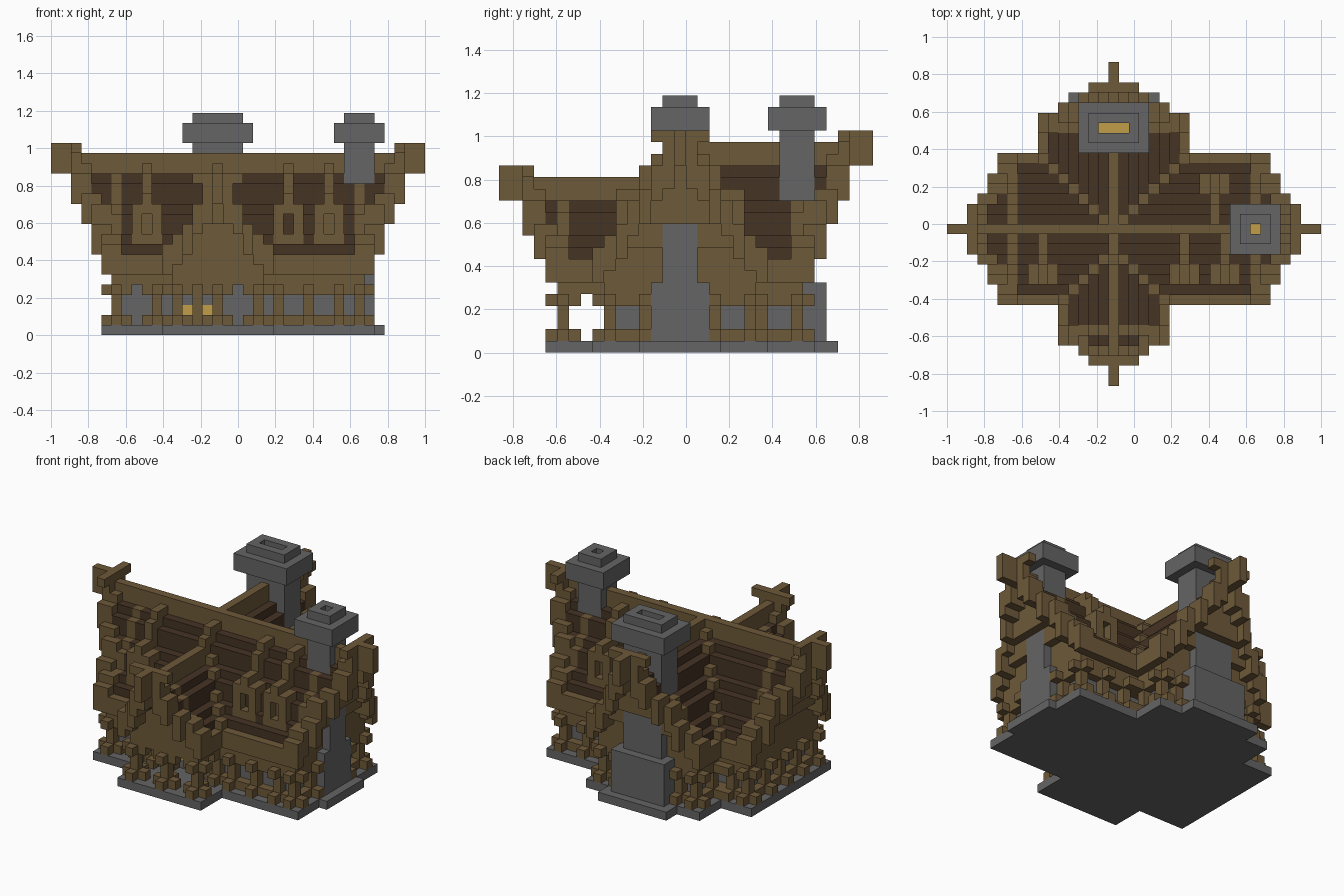
import bpy
import bmesh
from mathutils import Vector

cube = bpy.data.objects.get("Cube")
if cube:
    bpy.data.objects.remove(cube, do_unlink=True)

NX, NY = 37, 32          # block counts along x and y
V = 2 / NX               # block size
MID_X, MID_Y = 16, 15    # columns of the two crossing ridges
cells = {}               # block position -> part name


def fill(part, xs, ys, zs, keep=False):
    """Fill an inclusive box of blocks; keep leaves existing blocks alone."""
    for x in range(xs[0], xs[-1] + 1):
        for y in range(ys[0], ys[-1] + 1):
            for z in range(zs[0], zs[-1] + 1):
                if not (keep and (x, y, z) in cells):
                    cells[x, y, z] = part


def clear(xs, ys, zs):
    for key in [k for k in cells if xs[0] <= k[0] <= xs[-1]
                and ys[0] <= k[1] <= ys[-1] and zs[0] <= k[2] <= zs[-1]]:
        del cells[key]


def flare(d):
    """Distance of the gable edge from the ridge tip, d blocks off the ridge."""
    return 0 if d == 0 else 2 if d <= 2 else 3 if d == 3 else 4 if d <= 5 else 5


HIGH = (18, 16, 15, 13, 12, 10, 9, 8)   # roof height by distance from ridge
LOW = (15, 13, 12, 10, 9, 8)


def gable(heights, place, stop, wall):
    """Half of a pitched roof, from its flared end (0) to block stop."""
    half = len(heights) - 1
    for d in range(-half, half + 1):
        h, edge = heights[abs(d)], flare(abs(d))

        def put(part, a, zs, keep=False):
            for i in range(a[0], a[-1] + 1):
                x, y = place(i, d)
                fill(part, (x,), (y,), zs, keep)

        if abs(d) < half:
            put("upper_walls", (wall, stop), (5, 7), True)
            put("gable_walls", (wall,), (8, h - 1), True)
            put("roof_shingles", (wall + 1, stop), (8, h - 1), True)
            put("roof_shingles", (min(edge + 2, wall), wall), (h - 2, h - 1), True)
            # gable infill leans outward as it rises
            for z in range(9, h):
                put("gable_walls", (5 if z < 11 else 4, wall), (z,), True)
        else:
            put("eaves", (edge, stop), (6, 7))
        put("barge_boards", (edge, edge + 1), (h - 2, h))
        if d == 0:
            put("ridge_beams", (edge + 2, stop), (h - 2, h - 1))
            put("barge_boards", (0, 2), (h - 1, h))
        elif abs(d) <= 2:
            put("barge_boards", (2,), (heights[0],))
            if abs(d) == 1:
                put("barge_boards", (2,), (heights[0] - 1,))


# stone foundation in a cross shape
fill("foundation", (5, 31), (8, 22), (0,))
fill("foundation", (11, 21), (4, 8), (0,))
fill("foundation", (9, 23), (22, 26), (0,))
fill("foundation", (12, 20), (26, 28), (0,))
fill("foundation", (31, 32), (12, 18), (0,))

# ground floor walls
fill("stone_walls", (7, 29), (10, 20), (1, 4))
fill("stone_walls", (11, 21), (20, 24), (1, 4))
fill("door_post", (14,), (9,), (1, 4))

# crossing roofs: left, right, front and back
gable(HIGH, lambda a, d: (a, MID_Y + d), 18, 6)
gable(HIGH, lambda a, d: (NX - 1 - a, MID_Y + d), 18, 6)
gable(LOW, lambda a, d: (MID_X + d, a), 15, 5)
gable(HIGH, lambda a, d: (MID_X + d, NY - 1 - a), 16, 6)

# valley ribs where the roofs meet
for s in (-1, 1):
    for d in range(1, 8):
        h = HIGH[d]
        fill("valley_ribs", (MID_X + s * d,), (MID_Y + d,), (h - 1, h))
        if d > 2:
            fill("valley_ribs", (MID_X + s * (d - 2),), (MID_Y - d,), (h - 1, h))

# dormers with their ribs up the slope
for x, s in ((9, -1), (23, -1), (27, -1), (26, 1), (MID_X, -1)):
    for d, top in ((1, 16), (2, 16), (3, 15)):
        fill("dormers", (x,), (MID_Y + s * d,), (HIGH[d] - 1, top))
    if x == MID_X:
        continue
    rows = sorted((MID_Y + s * 4, MID_Y + s * 5))
    fill("dormers", (x - 1, x + 1), rows, (9, 12))
    fill("dormers", (x,), rows, (13,))
    front = MID_Y + s * 5
    clear((x,), (front,), (10, 11))
    if x == 23:
        fill("roof_shingles", (x,), (front - s,), (10, 11))


def post(x, y):
    """Timber post with cross-shaped foot and head."""
    fill("timber_posts", (x,), (y,), (1, 4))
    for z in (1, 4):
        fill("timber_posts", (x - 1, x + 1), (y,), (z,), True)
        fill("timber_posts", (x,), (y - 1, y + 1), (z,), True)


for x in (12, 16, 20):
    post(x, 5)                                   # porch front
for x in (6, 10, 22, 25, 28, 30):
    post(x, 9)                                   # main front
for x in (6, 30):
    for y in (12, 18, 21):
        post(x, y)                               # main ends
for x in (8, 24, 27):
    post(x, 21)                                  # main back
for y in (15,):
    post(6, y)
for x in (10, 22):
    for y in (22, 25):
        post(x, y)                               # back wing sides
for x in (12, 20):
    post(x, 25)
for x in (12, 20):
    post(x, 9)                                   # porch back

# chimneys: wide hearth, stack, cap, open flue and embers
clear((32, 36), (14, 16), (6, 10))
for xs, ys, hearth_x, hearth_y in (((29, 31), (14, 16), (29, 31), (13, 17)),
                                   ((14, 18), (24, 26), (13, 19), (24, 27))):
    fill("chimneys", hearth_x, hearth_y, (1, 5))
    fill("chimneys", xs, ys, (1, 21))
    fill("chimneys", (xs[0] - 1, xs[1] + 1), (ys[0], ys[1]), (19, 20))
    fill("chimneys", (xs[0], xs[1]), (ys[0] - 1, ys[1] + 1), (19, 20))
    for x in (xs[0] - 1, xs[1] + 1):
        for y in (ys[0] - 1, ys[1] + 1):
            fill("chimneys", (x,), (y,), (19, 20))
    flue = (xs[0] + 1, xs[1] - 1), (ys[0] + 1, ys[1] - 1)
    clear(*flue, (3, 21))
    fill("embers", *flue, (2,))

# glowing panes beside the door
for x in (13, 15):
    fill("lit_panes", (x,), (10,), (2,))

COLORS = {
    "timber brown": (0.155, 0.100, 0.041),
    "dark shingle": (0.060, 0.033, 0.017),
    "stone grey": (0.128, 0.128, 0.128),
    "ember yellow": (0.53, 0.34, 0.065),
}
PART_COLOR = {
    "roof_shingles": "dark shingle", "foundation": "stone grey",
    "stone_walls": "stone grey", "chimneys": "stone grey",
    "embers": "ember yellow", "lit_panes": "ember yellow",
}
materials = {}
for name, rgb in COLORS.items():
    mat = bpy.data.materials.new(name)
    mat.use_nodes = True
    mat.diffuse_color = (*rgb, 1)
    bsdf = next(n for n in mat.node_tree.nodes if n.type == 'BSDF_PRINCIPLED')
    bsdf.inputs["Base Color"].default_value = (*rgb, 1)
    materials[name] = mat

# one mesh per part, made of the blocks' exposed sides
AXES = [Vector((1, 0, 0)), Vector((0, 1, 0)), Vector((0, 0, 1))]
OFFSET = Vector((NX / 2, NY / 2, 0))
for part in sorted(set(cells.values())):
    bm = bmesh.new()
    for key, owner in cells.items():
        if owner != part:
            continue
        center = Vector(key) + Vector((0.5, 0.5, 0.5)) - OFFSET
        for i, n in enumerate(AXES):
            u, w = AXES[(i + 1) % 3] / 2, AXES[(i + 2) % 3] / 2
            for s in (1, -1):
                if tuple(int(c) for c in Vector(key) + n * s) in cells:
                    continue
                c = center + n * s / 2
                ring = [c - u - w, c + u - w, c + u + w, c - u + w][::s]
                bm.faces.new([bm.verts.new(p * V) for p in ring])
    bmesh.ops.remove_doubles(bm, verts=bm.verts, dist=V / 100)
    mesh = bpy.data.meshes.new(part)
    bm.to_mesh(mesh)
    bm.free()
    mesh.materials.append(materials[PART_COLOR.get(part, "timber brown")])
    bpy.context.collection.objects.link(bpy.data.objects.new(part, mesh))
